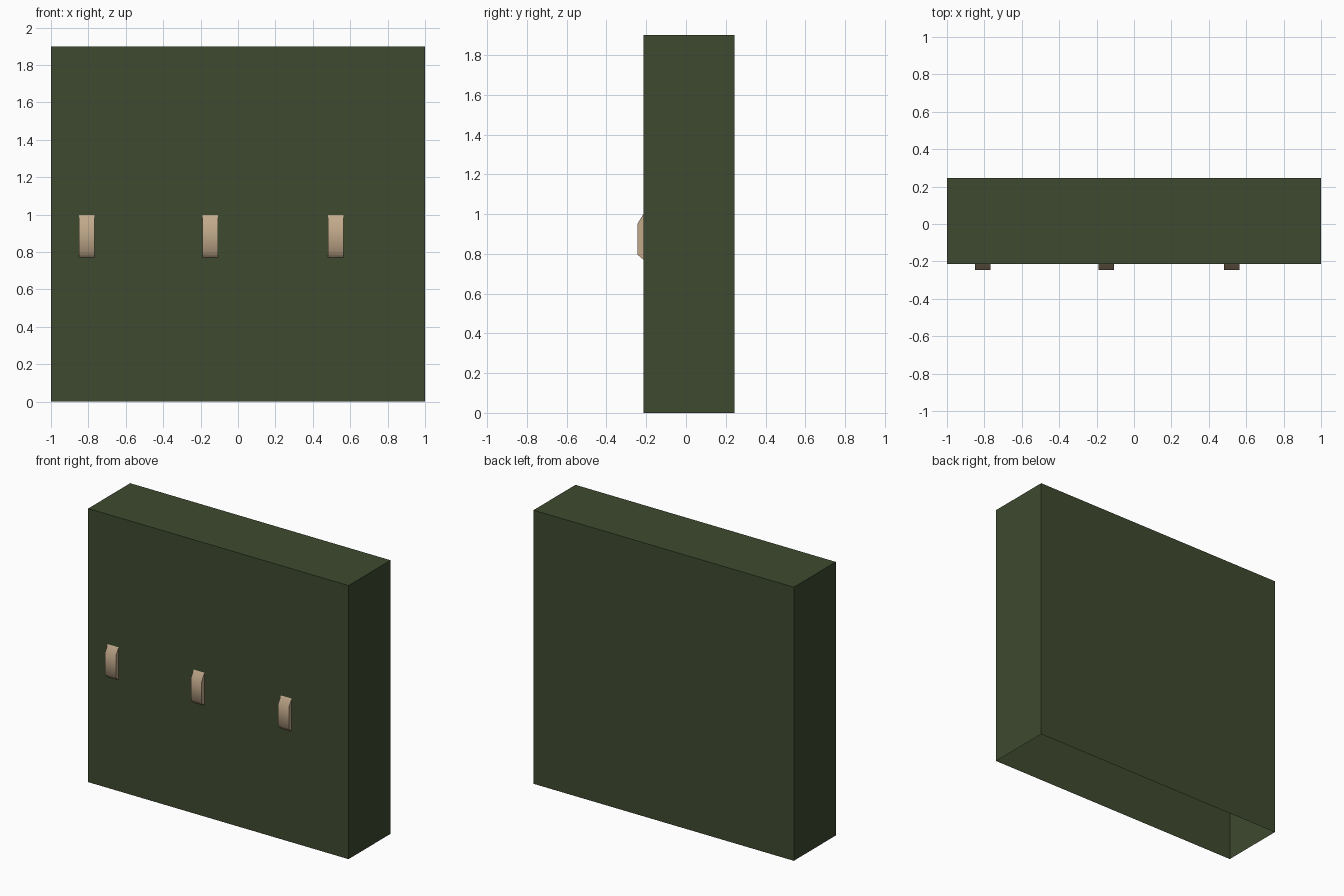
import bpy, bmesh, math

if "Cube" in bpy.data.objects:
    bpy.data.objects.remove(bpy.data.objects["Cube"])


def material(name, rgb):
    m = bpy.data.materials.new(name)
    m.diffuse_color = (*rgb, 1)
    m.use_nodes = True
    m.node_tree.nodes["Principled BSDF"].inputs["Base Color"].default_value = m.diffuse_color
    return m


def make_object(name, bm, mat):
    mesh = bpy.data.meshes.new(name)
    bm.to_mesh(mesh)
    bm.free()
    mesh.materials.append(mat)
    ob = bpy.data.objects.new(name, mesh)
    bpy.context.collection.objects.link(ob)
    return ob


green = material("dark_green", (0.049, 0.068, 0.029))
tan = material("tan_handle", (0.54, 0.40, 0.26))

# Cabinet shell: a thin sheet box, open underneath
bm = bmesh.new()
bmesh.ops.create_cube(bm, size=1)
for v in bm.verts:
    v.co = (v.co.x * 2, v.co.y * 0.46 + 0.015, (v.co.z + 0.5) * 1.9)
bm.normal_update()
bmesh.ops.delete(bm, geom=[f for f in bm.faces if f.normal.z < -0.5], context='FACES_ONLY')
make_object("cabinet_shell", bm, green)

# Handles: a chamfered side profile extruded across x
profile = [(-0.214, 1.0), (-0.245, 0.95), (-0.245, 0.797), (-0.214, 0.77)]
for i, x in enumerate((-0.85, -0.19, 0.48)):
    bm = bmesh.new()
    face = bm.faces.new([bm.verts.new((x, y, z)) for y, z in profile])
    ext = bmesh.ops.extrude_face_region(bm, geom=[face])
    for v in ext["geom"]:
        if isinstance(v, bmesh.types.BMVert):
            v.co.x += 0.083
    bmesh.ops.recalc_face_normals(bm, faces=bm.faces)
    bm.normal_update()
    # the side against the wall is left open
    bmesh.ops.delete(bm, geom=[f for f in bm.faces if f.normal.y > 0.9], context='FACES_ONLY')
    ob = make_object(f"handle_{i + 1}", bm, tan)
    bpy.ops.object.select_all(action='DESELECT')
    ob.select_set(True)
    bpy.context.view_layer.objects.active = ob
    bpy.ops.object.shade_smooth_by_angle(angle=math.radians(65))
